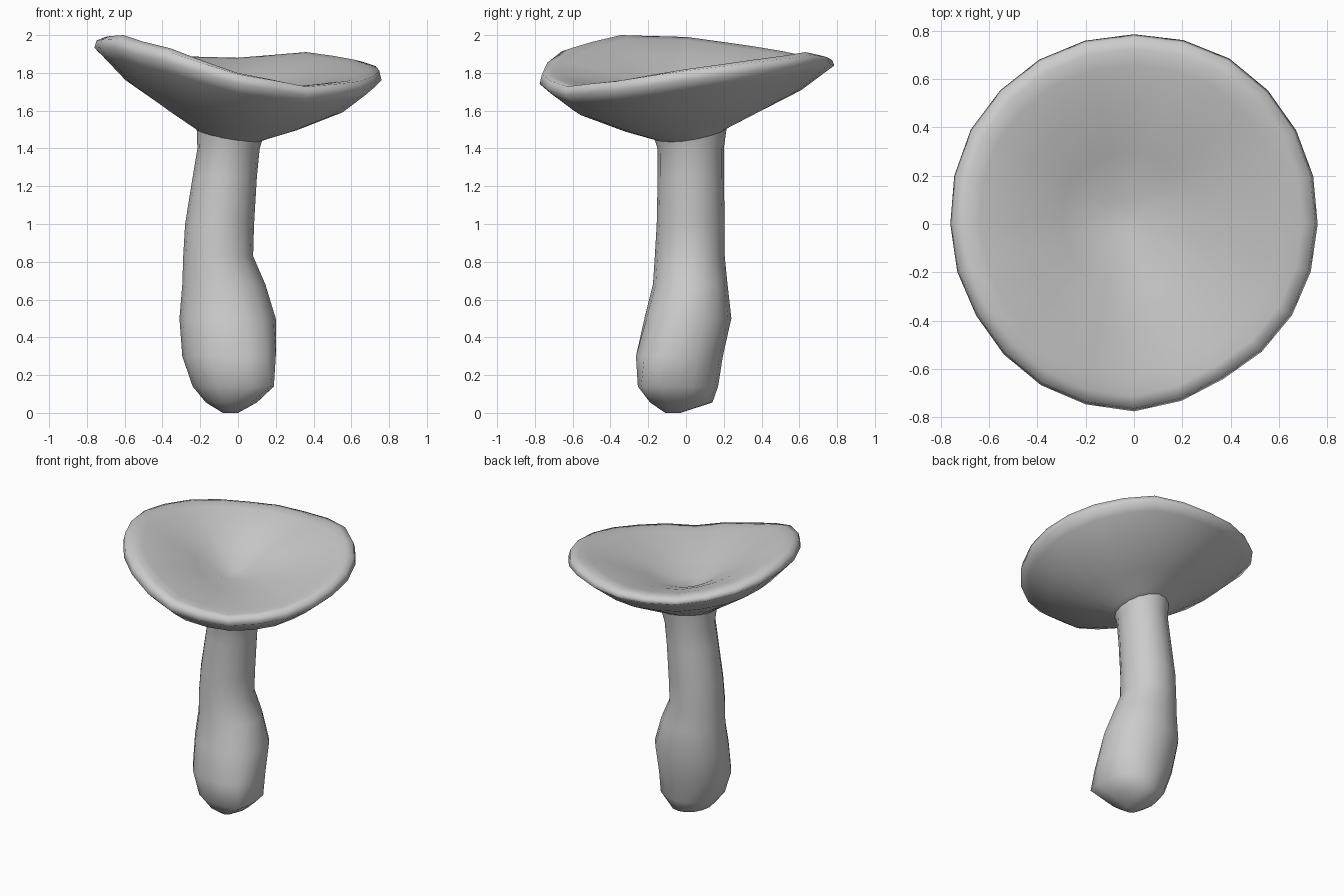
import bpy, bmesh
from math import sin, cos, tau, radians

cube = bpy.data.objects.get("Cube")
if cube:
    bpy.data.objects.remove(cube, do_unlink=True)

GREY = (0.6, 0.6, 0.6, 1)
grey = bpy.data.materials.new("mushroom grey")
grey.use_nodes = True
grey.diffuse_color = GREY
grey.node_tree.nodes["Principled BSDF"].inputs["Base Color"].default_value = GREY


def loft(name, rings):
    """Skin a stack of equal rings and close both ends."""
    bm = bmesh.new()
    loops = [[bm.verts.new(p) for p in ring] for ring in rings]
    n = len(loops[0])
    for a, b in zip(loops, loops[1:]):
        for i in range(n):
            j = (i + 1) % n
            bm.faces.new((a[i], a[j], b[j], b[i]))
    bm.faces.new(loops[0][::-1])
    bm.faces.new(loops[-1])
    bmesh.ops.recalc_face_normals(bm, faces=bm.faces)
    mesh = bpy.data.meshes.new(name)
    bm.to_mesh(mesh)
    bm.free()
    obj = bpy.data.objects.new(name, mesh)
    bpy.context.collection.objects.link(obj)
    mesh.materials.append(grey)
    bpy.ops.object.select_all(action='DESELECT')
    obj.select_set(True)
    bpy.context.view_layer.objects.active = obj
    bpy.ops.object.shade_smooth_by_angle(angle=radians(80))
    return obj


# Stem: height, x extent, y extent, bulge of the front left corner
sections = [
    (0.00, -0.08, 0.00, -0.11, -0.03, 0),
    (0.055, -0.17, 0.10, -0.19, 0.14, 0.1),
    (0.14, -0.24, 0.19, -0.255, 0.17, 0.3),
    (0.30, -0.295, 0.20, -0.265, 0.195, 0.14),
    (0.50, -0.31, 0.20, -0.22, 0.24, 0.04),
    (0.68, -0.295, 0.145, -0.175, 0.22, 0),
    (0.83, -0.29, 0.08, -0.165, 0.205, 0),
    (1.00, -0.28, 0.085, -0.155, 0.205, 0),
    (1.25, -0.24, 0.10, -0.15, 0.20, 0),
    (1.40, -0.215, 0.115, -0.15, 0.20, 0),
    (1.54, -0.22, 0.16, -0.20, 0.22, 0),
]


def stem_ring(z, x0, x1, y0, y1, bulge, sides=16):
    ring = []
    for i in range(sides):
        a = tau * i / sides
        grow = 1 + bulge * max(0, cos(a + tau / 8)) ** 4
        x = (x0 + x1) / 2 + (x1 - x0) / 2 * cos(a) * grow
        y = (y0 + y1) / 2 + (y1 - y0) / 2 * sin(a) * grow
        ring.append((min(x, x1), max(y, y0), z))
    return ring


loft("stem", [stem_ring(*s) for s in sections])

# Cap: wavy rim height and reach every 30 degrees, starting at +x
crest = [1.82, 1.87, 1.91, 1.88, 1.89, 1.94, 1.99, 2.0, 1.93, 1.80, 1.73, 1.76]
reach = [0.76, 0.775, 0.79, 0.785, 0.785, 0.78, 0.76, 0.755, 0.77, 0.775, 0.74, 0.755]
SIDES, BASE, FLOOR = 24, 1.48, 1.68


def sample(values, i):
    f = i * len(values) / SIDES
    k = int(f)
    a, b = values[k], values[(k + 1) % len(values)]
    return a + (b - a) * (f - k)


def cap_ring(r, t, base, tilt, sag):
    """The underside tilts and sags towards the front left."""
    ring = []
    for i in range(SIDES):
        a = tau * i / SIDES
        size = r * sample(reach, i)
        lean = cos(a - radians(130))
        low = base + tilt * lean
        rise = t + sag * t * (1 - t) * lean
        ring.append((size * cos(a) - 0.045 * (1 - r),
                     size * sin(a) + 0.03 * (1 - r),
                     low + (sample(crest, i) - low) * rise))
    return ring


# Underside from the neck out to the lip, then back into the shallow bowl
under = [(0.19, -0.06), (0.26, 0.01), (0.46, 0.18), (0.77, 0.48), (0.93, 0.74), (1.0, 0.86)]
bowl = [(0.985, 0.94), (0.92, 1.0), (0.83, 0.94), (0.6, 0.7), (0.35, 0.37), (0.1, 0.0)]
loft("cap", [cap_ring(r, t, BASE, 0.04, 0.3) for r, t in under]
     + [cap_ring(r, t, FLOOR, 0, 0) for r, t in bowl])
